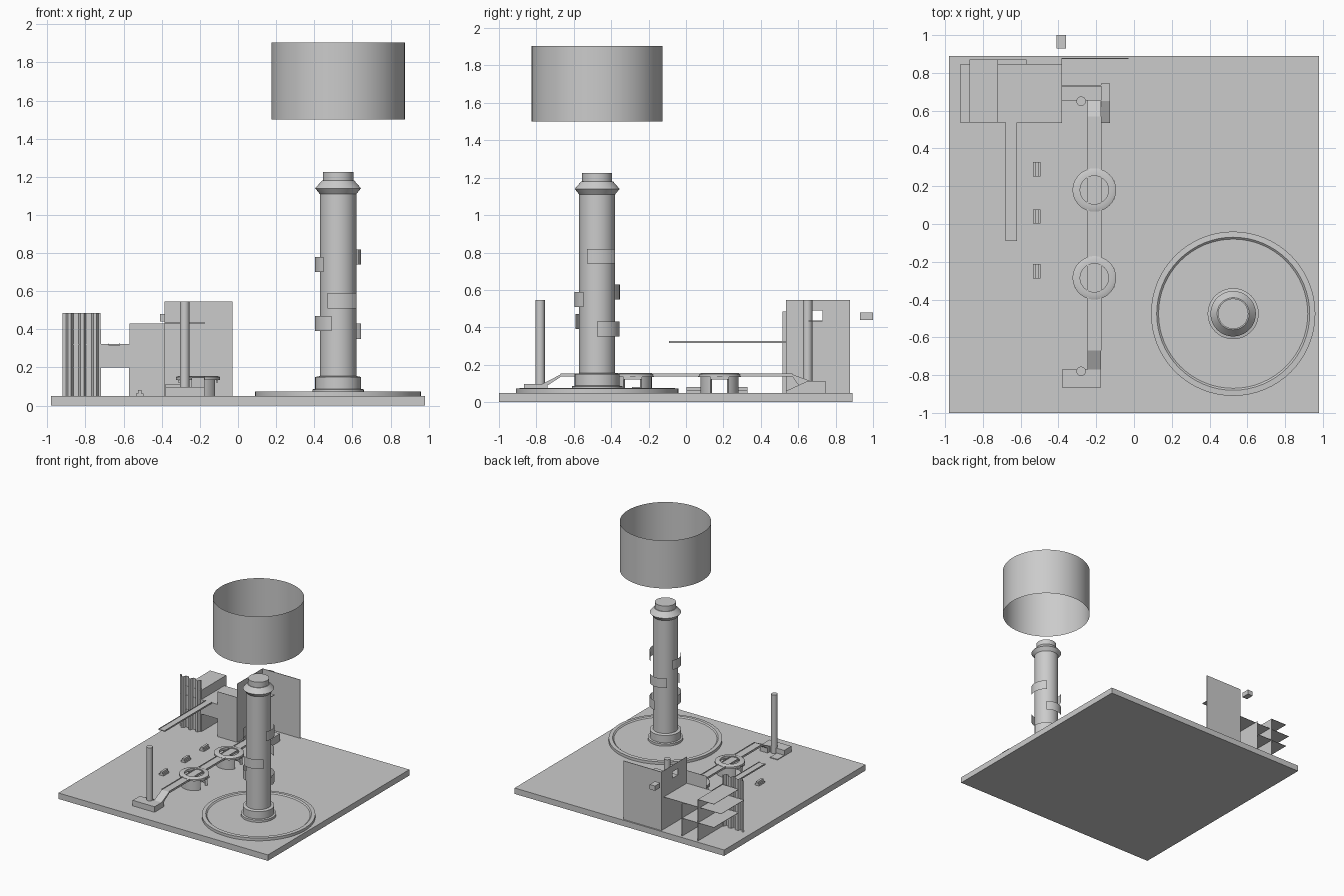
import bpy, bmesh, math


def mesh_obj(name, verts, faces, smooth=False):
    me = bpy.data.meshes.new(name)
    me.from_pydata(verts, [], faces)
    ob = bpy.data.objects.new(name, me)
    bpy.context.collection.objects.link(ob)
    bm = bmesh.new()
    bm.from_mesh(me)
    bmesh.ops.recalc_face_normals(bm, faces=bm.faces)
    bm.to_mesh(me)
    bm.free()
    if smooth:
        bpy.context.view_layer.objects.active = ob
        ob.select_set(True)
        bpy.ops.object.shade_smooth_by_angle(angle=math.radians(30))
        ob.select_set(False)
    return ob


def box(name, x0, x1, y0, y1, z0, z1):
    v = [(x, y, z) for x in (x0, x1) for y in (y0, y1) for z in (z0, z1)]
    f = [(0, 1, 3, 2), (4, 6, 7, 5), (0, 4, 5, 1), (2, 3, 7, 6), (0, 2, 6, 4), (1, 5, 7, 3)]
    return mesh_obj(name, v, f)


def lathe(name, cx, cy, profile, a0=0, a1=360, n=64, closed=False):
    """Sweep an (r, z) profile around a vertical axis."""
    full = a1 - a0 >= 360
    cols = n if full else n + 1
    m = len(profile)
    v = []
    for i in range(cols):
        a = math.radians(a0 + (a1 - a0) * i / n)
        v += [(cx + r * math.cos(a), cy + r * math.sin(a), z) for r, z in profile]
    f = []
    for i in range(n):
        j = (i + 1) % cols
        for k in range(m if closed else m - 1):
            l = (k + 1) % m
            f.append((i * m + k, j * m + k, j * m + l, i * m + l))
    if closed and not full:
        f += [tuple(range(m)), tuple(range(n * m, n * m + m))]
    return mesh_obj(name, v, f, True)


def prism_x(name, x0, x1, prof):
    """Extrude a (y, z) outline along x."""
    m = len(prof)
    v = [(x, y, z) for x in (x0, x1) for y, z in prof]
    f = [(k, (k + 1) % m, m + (k + 1) % m, m + k) for k in range(m)]
    return mesh_obj(name, v, f + [tuple(range(m)), tuple(range(m, 2 * m))])


T = 0.003  # sheet thickness

# Ground slab
box("ground_slab", -0.98, 0.98, -1.0, 0.89, 0, 0.05)

# Tower with its round plaza, and the open ring floating above
cx, cy = 0.525, -0.475
lathe("plaza_disc", cx, cy, [(0, 0.066), (0.395, 0.066), (0.405, 0.075), (0.435, 0.073), (0.435, 0.05)])
lathe("tower", cx, cy, [(0.135, 0.06), (0.135, 0.085), (0.12, 0.088), (0.12, 0.15), (0.096, 0.155),
                        (0.096, 1.11), (0.12, 1.14), (0.085, 1.18), (0.08, 1.18), (0.08, 1.225), (0.0001, 1.225)])
lathe("floating_ring", cx, cy, [(0.35, 1.5), (0.35, 1.905)])

# Curved panels spiralling around the shaft: start angle, bottom height
for a, z in [(-27, 0.74), (-117, 0.51), (-209, 0.70), (-187, 0.39), (0, 0.35), (50, 0.55)]:
    lathe("tower_panel", cx, cy, [(0.121, z), (0.121, z + 0.08)], a, a + 80, 16)

# Raised walkway with two round stations on curved legs
box("walkway", -0.245, -0.175, -0.67, 0.57, 0.138, 0.148)
for x in (-0.245, -0.175):
    box("walkway_kerb", x - 0.003, x + 0.003, -0.67, 0.57, 0.138, 0.153)
for y in (0.18, -0.285):
    lathe("station_deck", -0.21, y, [(0.075, 0.135), (0.115, 0.135), (0.115, 0.15), (0.1, 0.156), (0.075, 0.156)],
          closed=True)
    for a in (28, 208):
        lathe("station_leg", -0.21, y, [(0.085, 0.05), (0.102, 0.05), (0.102, 0.136), (0.085, 0.136)],
              a, a + 124, 24, closed=True)
    for x in (-0.31, -0.11):
        box("station_lintel", x - 0.006, x + 0.006, y - 0.05, y + 0.05, 0.12, 0.136)

# Ramps, landings and posts at both walkway ends
box("front_landing", -0.38, -0.175, -0.865, -0.77, 0.05, 0.097)
prism_x("front_ramp", -0.245, -0.175, [(-0.77, 0.05), (-0.77, 0.097), (-0.67, 0.148), (-0.67, 0.135), (-0.74, 0.09), (-0.74, 0.05)])
box("front_landing_edge", -0.38, -0.31, -0.77, -0.68, 0.05, 0.056)
prism_x("rear_ramp", -0.245, -0.175, [(0.57, 0.135), (0.57, 0.148), (0.66, 0.115), (0.66, 0.05), (0.63, 0.05)])
box("rear_landing", -0.38, -0.175, 0.655, 0.735, 0.05, 0.113)
prism_x("rear_side_ramp", -0.175, -0.128, [(0.535, 0.05), (0.535, 0.06), (0.65, 0.113), (0.745, 0.113), (0.745, 0.05)])
for y in (-0.78, 0.65):
    lathe("post", -0.28, y, [(0.025, 0.05), (0.025, 0.545), (0.0001, 0.545)], n=24)

# Small ground blocks
for y in (0.29, 0.04, -0.25):
    box("ground_block", -0.535, -0.495, y - 0.038, y + 0.038, 0.05, 0.064)
    box("ground_block_cap", -0.525, -0.505, y - 0.038, y + 0.038, 0.064, 0.082)

# Tall rear wall and side wall with its window opening
box("rear_wall", -0.385, -0.03, 0.873, 0.878, 0.05, 0.545)
for y0, y1, z0, z1 in [(0.535, 0.66, 0.05, 0.545), (0.73, 0.875, 0.05, 0.545),
                       (0.66, 0.73, 0.05, 0.435), (0.66, 0.73, 0.49, 0.545)]:
    box("side_wall", -0.385, -0.382, y0, y1, z0, z1)
box("window_shelf", -0.385, -0.172, 0.655, 0.73, 0.43, 0.437)
box("window_block", -0.41, -0.36, 0.93, 1.0, 0.44, 0.48)

# Lower building of crossing sheets
box("front_wall", -0.57, -0.382, 0.537, 0.54, 0.05, 0.43)
box("front_band", -0.72, -0.57, 0.537, 0.54, 0.2, 0.322)
box("divider_right", -0.572, -0.569, 0.54, 0.87, 0.05, 0.322)
box("divider_left", -0.722, -0.719, 0.54, 0.87, 0.05, 0.4)
box("upper_floor", -0.92, -0.382, 0.537, 0.845, 0.319, 0.322)
box("lower_floor", -0.87, -0.569, 0.537, 0.87, 0.2, 0.203)
box("left_roof", -0.87, -0.72, 0.537, 0.87, 0.397, 0.4)

# Folded facade
pts = []
for i in range(3):
    x = -0.92 + i * 0.0667
    pts += [(x, 0.54), (x + 0.017, 0.54), (x + 0.028, 0.515), (x + 0.045, 0.515), (x + 0.056, 0.54)]
pts.append((-0.72, 0.54))
n = len(pts)
mesh_obj("folded_facade", [(x, y, z) for z in (0.05, 0.485) for x, y in pts],
         [(i, i + 1, n + i + 1, n + i) for i in range(n - 1)])

# Footbridge reaching forward from the upper floor
box("footbridge", -0.68, -0.62, -0.09, 0.54, 0.315, 0.322)
for x in (-0.68, -0.623):
    box("footbridge_kerb", x, x + T, -0.09, 0.54, 0.315, 0.327)
